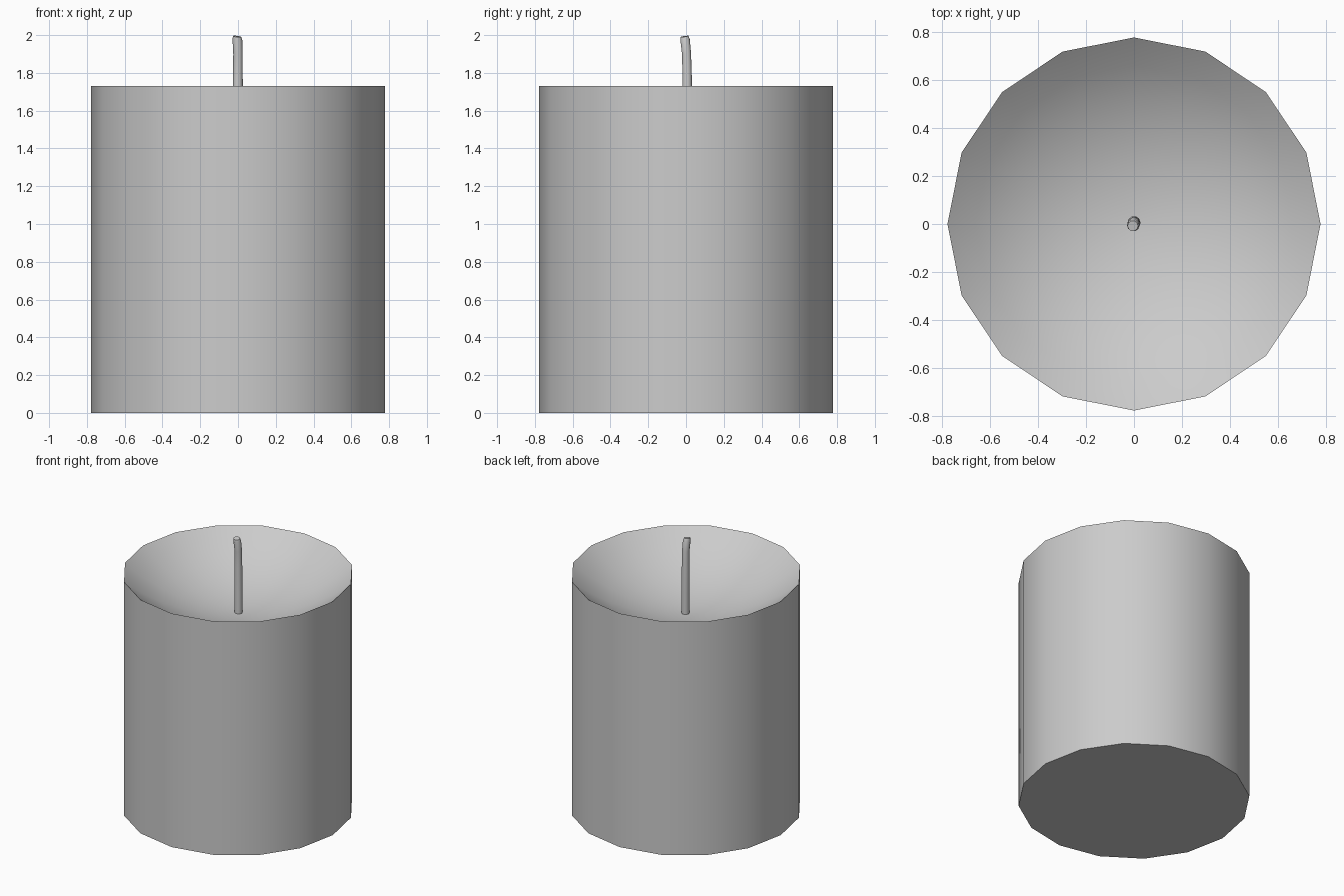
import bpy, bmesh, math
from mathutils import Vector

if "Cube" in bpy.data.objects:
    bpy.data.objects.remove(bpy.data.objects["Cube"])


def skin_rings(name, rings, smooth_angle):
    """Bridge equal-sized rings of points into a closed, capped mesh."""
    bm = bmesh.new()
    loops = [[bm.verts.new(p) for p in ring] for ring in rings]
    n = len(loops[0])
    for a, b in zip(loops, loops[1:]):
        for i in range(n):
            j = (i + 1) % n
            bm.faces.new((a[i], a[j], b[j], b[i]))
    bm.faces.new(loops[0][::-1])
    bm.faces.new(loops[-1])
    bmesh.ops.recalc_face_normals(bm, faces=bm.faces[:])
    mesh = bpy.data.meshes.new(name)
    bm.to_mesh(mesh)
    bm.free()
    obj = bpy.data.objects.new(name, mesh)
    bpy.context.collection.objects.link(obj)
    bpy.ops.object.select_all(action='DESELECT')
    obj.select_set(True)
    bpy.context.view_layer.objects.active = obj
    bpy.ops.object.shade_smooth_by_angle(angle=math.radians(smooth_angle))
    return obj


def circle(centre, radius, sides, tilt_x=0.0, tilt_y=0.0):
    pts = []
    for i in range(sides):
        a = 2 * math.pi * i / sides
        x, y = radius * math.cos(a), radius * math.sin(a)
        pts.append(Vector(centre) + Vector((x, y, x * tilt_x + y * tilt_y)))
    return pts


# Wax body: 16-sided pillar with a knife-edge rim and a hollowed top
R, TOP, DEPTH, SIDES = 0.777, 1.73, 0.29, 16
sphere_r = (R * R + DEPTH * DEPTH) / (2 * DEPTH)
body = [circle((0, 0, 0), R, SIDES), circle((0, 0, TOP), R, SIDES)]
for t in (0.85, 0.68, 0.5, 0.33, 0.17, 0.04):
    r = t * R
    drop = math.sqrt(sphere_r ** 2 - r * r) - (sphere_r - DEPTH)
    body.append(circle((0, 0, TOP - drop), r, SIDES))
skin_rings("wax_body", body, 50)

# Wick: thin stem rising from the hollow, bending slightly at the tip
wick_path = [
    (0.001, 0.005, 1.33, 0.027, 0, 0),
    (0.0, 0.006, 1.60, 0.027, 0, 0),
    (-0.001, 0.006, 1.78, 0.026, 0, 0),
    (0.0, 0.003, 1.90, 0.025, 0.0, 0.1),
    (-0.003, -0.005, 1.975, 0.026, -0.1, 0.15),
    (-0.005, -0.008, 1.993, 0.022, -0.1, 0.15),
]
skin_rings("wick", [circle(p[:3], p[3], 10, p[4], p[5]) for p in wick_path], 60)
